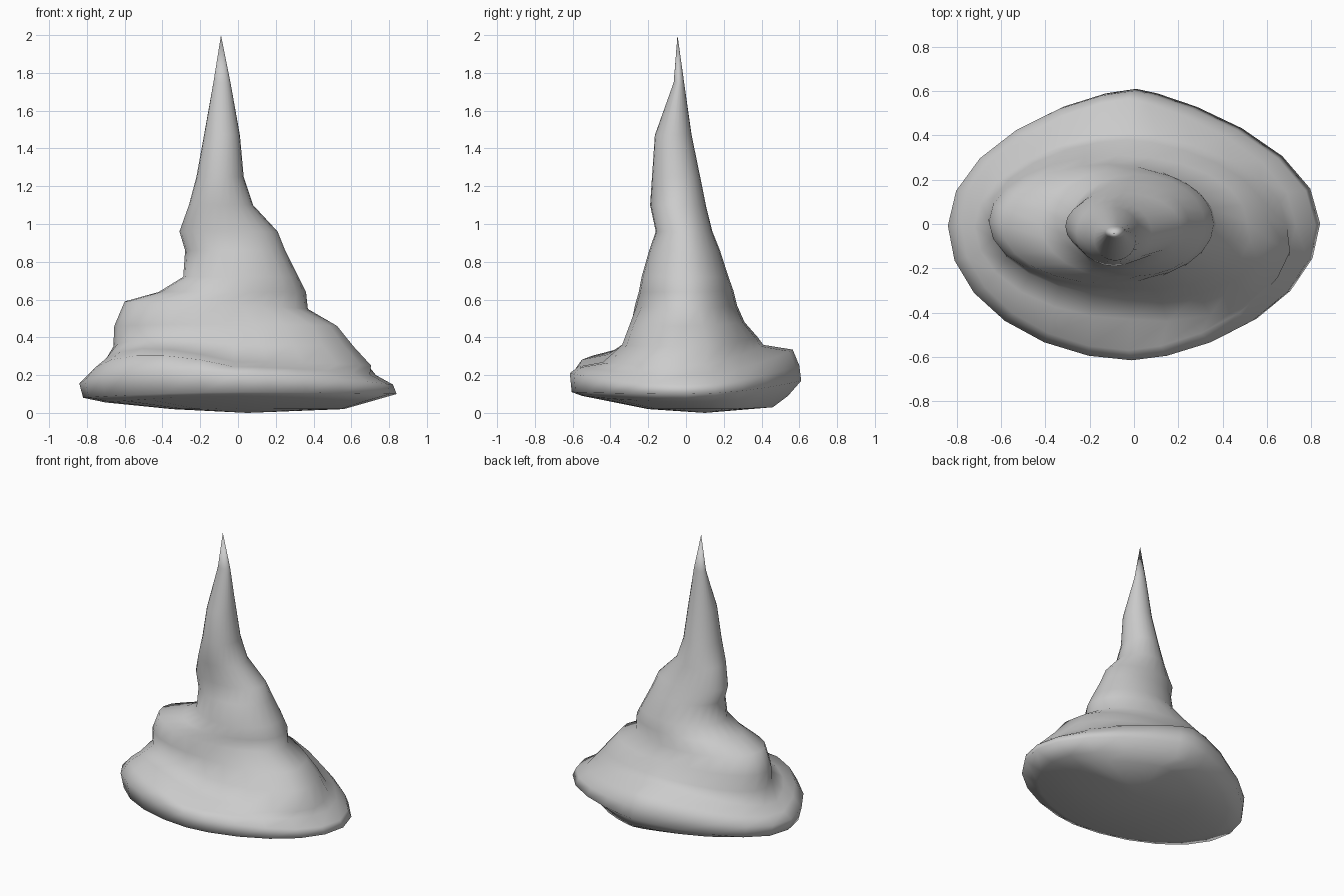
import bpy, bmesh, math

if "Cube" in bpy.data.objects:
    bpy.data.objects.remove(bpy.data.objects["Cube"])

SIDES = 24

# Wide brim and slumped lower cone: (x, z) right, (y, z) back, (x, z) left, (y, z) front
brim = [
    (.56, .02, .46, .03, -.35, .02, -.20, .02),
    (.70, .06, .54, .09, -.70, .055, -.55, .09),
    (.84, .10, .61, .17, -.82, .08, -.605, .11),
    (.82, .15, .60, .25, -.84, .155, -.615, .21),
    (.73, .20, .565, .335, -.78, .20, -.57, .245),
    (.69, .25, .41, .36, -.72, .25, -.43, .27),
    (.60, .35, .38, .40, -.66, .35, -.33, .36),
    (.51, .46, .31, .48, -.655, .46, -.29, .47),
    (.37, .55, .27, .57, -.60, .59, -.27, .57),
    (.36, .64, .25, .65, -.42, .64, -.25, .64),
]
# Spire: z, left x, right x, front y, back y
spire = [
    (.72, -.29, .32, -.235, .225),
    (.86, -.28, .25, -.195, .18),
    (.96, -.31, .21, -.16, .14),
    (1.10, -.26, .08, -.19, .105),
    (1.25, -.22, .03, -.18, .075),
    (1.47, -.18, .01, -.165, .03),
    (1.75, -.13, -.04, -.065, -.01),
]
rings = brim + [(r, z, b, z, l, z, f, z) for z, l, r, f, b in spire]

# Rim sharpness per quadrant (right?, back?), and lift of the front-left brim
SHARP = {(1, 1): 1.6, (1, 0): 1.22, (0, 1): 1.33, (0, 0): 1.07}
LIFT = {3: .03, 4: .08, 5: .08, 6: .03}


def power(v, p):
    return math.copysign(abs(v) ** p, v)


bm = bmesh.new()


def add_ring(i, ring):
    rx, rz, by, bz, lx, lz, fy, fz = ring
    cx, cy = (rx + lx) / 2, (by + fy) / 2
    verts = []
    for k in range(SIDES):
        a = 2 * math.pi * k / SIDES
        c, s = math.cos(a), math.sin(a)
        diag = abs(math.sin(2 * a))
        p = SHARP[(int(c > 0), int(s > 0))]
        if i > 4:
            p = 1 + (p - 1) * (.5 if i < 7 else 0)
        grow = lift = 0
        if c < 0 and s < 0:               # lifted front-left brim
            lift = LIFT.get(i, 0) * diag
        if c > 0 and s < 0 and 5 <= i <= 7:
            grow = .12 * diag             # slope spilling over the front right
        x = cx + power(c, p) * (rx - lx) / 2 * (1 + grow)
        y = cy + s * (by - fy) / 2 * (1 + grow)
        z = c * c * (rz if c > 0 else lz) + s * s * (bz if s > 0 else fz) + lift
        verts.append(bm.verts.new((x, y, z)))
    return verts


loops = [add_ring(i, r) for i, r in enumerate(rings)]
for lo, hi in zip(loops, loops[1:]):
    for k in range(SIDES):
        n = (k + 1) % SIDES
        bm.faces.new((lo[k], lo[n], hi[n], hi[k]))

# Underside centre and pointed tip
base = bm.verts.new((.05, .1, 0))
tip = bm.verts.new((-.09, -.045, 2))
for k in range(SIDES):
    n = (k + 1) % SIDES
    bm.faces.new((loops[0][n], loops[0][k], base))
    bm.faces.new((loops[-1][k], loops[-1][n], tip))

bmesh.ops.recalc_face_normals(bm, faces=bm.faces)
for f in bm.faces:
    f.smooth = True
mesh = bpy.data.meshes.new("pointed_hat")
bm.to_mesh(mesh)
bm.free()
bpy.context.collection.objects.link(bpy.data.objects.new("pointed_hat", mesh))
